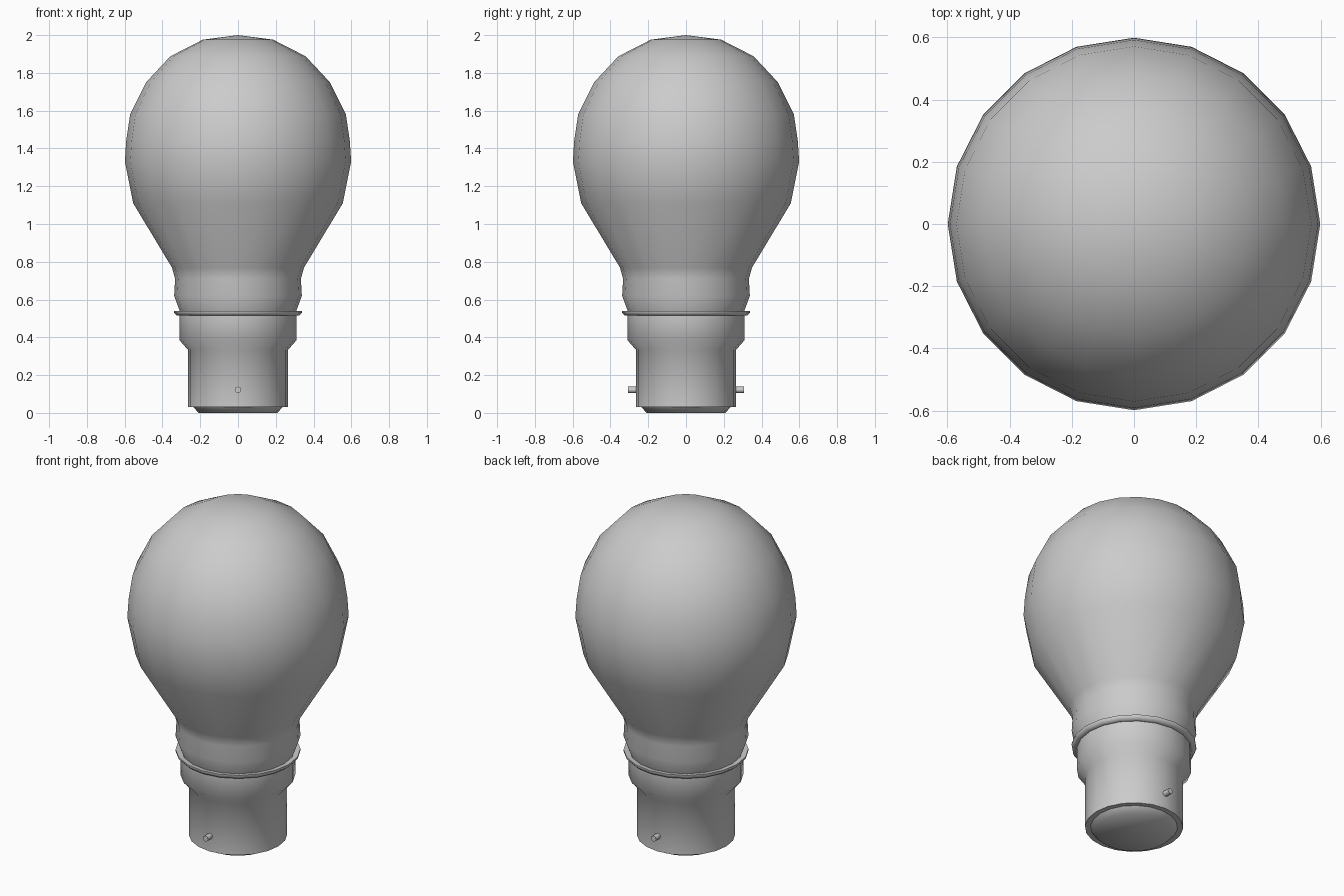
import bpy, bmesh, math

if "Cube" in bpy.data.objects:
    bpy.data.objects.remove(bpy.data.objects["Cube"])

SIDES = 20


def lathe(name, profile, angle):
    """Revolve an (r, z) profile, listed bottom to top, around z."""
    bm = bmesh.new()
    rings = []
    for r, z in profile:
        if r == 0:
            rings.append([bm.verts.new((0, 0, z))] * SIDES)
        else:
            rings.append([bm.verts.new((r * math.cos(2 * math.pi * i / SIDES),
                                        r * math.sin(2 * math.pi * i / SIDES), z))
                          for i in range(SIDES)])
    for a, b in zip(rings, rings[1:]):
        for i in range(SIDES):
            j = (i + 1) % SIDES
            corners = list(dict.fromkeys((a[i], a[j], b[j], b[i])))
            bm.faces.new(corners)
    bmesh.ops.recalc_face_normals(bm, faces=bm.faces)
    mesh = bpy.data.meshes.new(name)
    bm.to_mesh(mesh)
    bm.free()
    obj = bpy.data.objects.new(name, mesh)
    bpy.context.collection.objects.link(obj)
    bpy.ops.object.select_all(action='DESELECT')
    obj.select_set(True)
    bpy.context.view_layer.objects.active = obj
    bpy.ops.object.shade_smooth_by_angle(angle=math.radians(angle))
    return obj


# Glass envelope
lathe("glass_bulb", [
    (0.307, 0.535), (0.338, 0.62), (0.333, 0.71), (0.35, 0.77),
    (0.555, 1.11), (0.599, 1.33), (0.592, 1.44), (0.571, 1.58),
    (0.487, 1.75), (0.358, 1.888), (0.186, 1.976), (0, 2.0)], 60)

# Metal cap with stepped shoulder and flared rim
lathe("bayonet_cap", [
    (0.235, 0.03), (0.266, 0.03), (0.266, 0.335), (0.31, 0.385),
    (0.31, 0.515), (0.325, 0.515), (0.338, 0.53), (0.338, 0.54),
    (0.305, 0.535)], 50)

# Insulating disc at the bottom of the cap
lathe("base_insulator", [(0, 0), (0.208, 0), (0.236, 0.03)], 50)

# Locking pins, front and back
for label, side in (("front", -1), ("back", 1)):
    bpy.ops.mesh.primitive_cylinder_add(
        vertices=8, radius=0.017, depth=0.06,
        location=(0, side * 0.276, 0.122), rotation=(math.pi / 2, 0, 0))
    bpy.context.object.name = label + "_locking_pin"
    bpy.ops.object.shade_smooth_by_angle(angle=math.radians(50))
